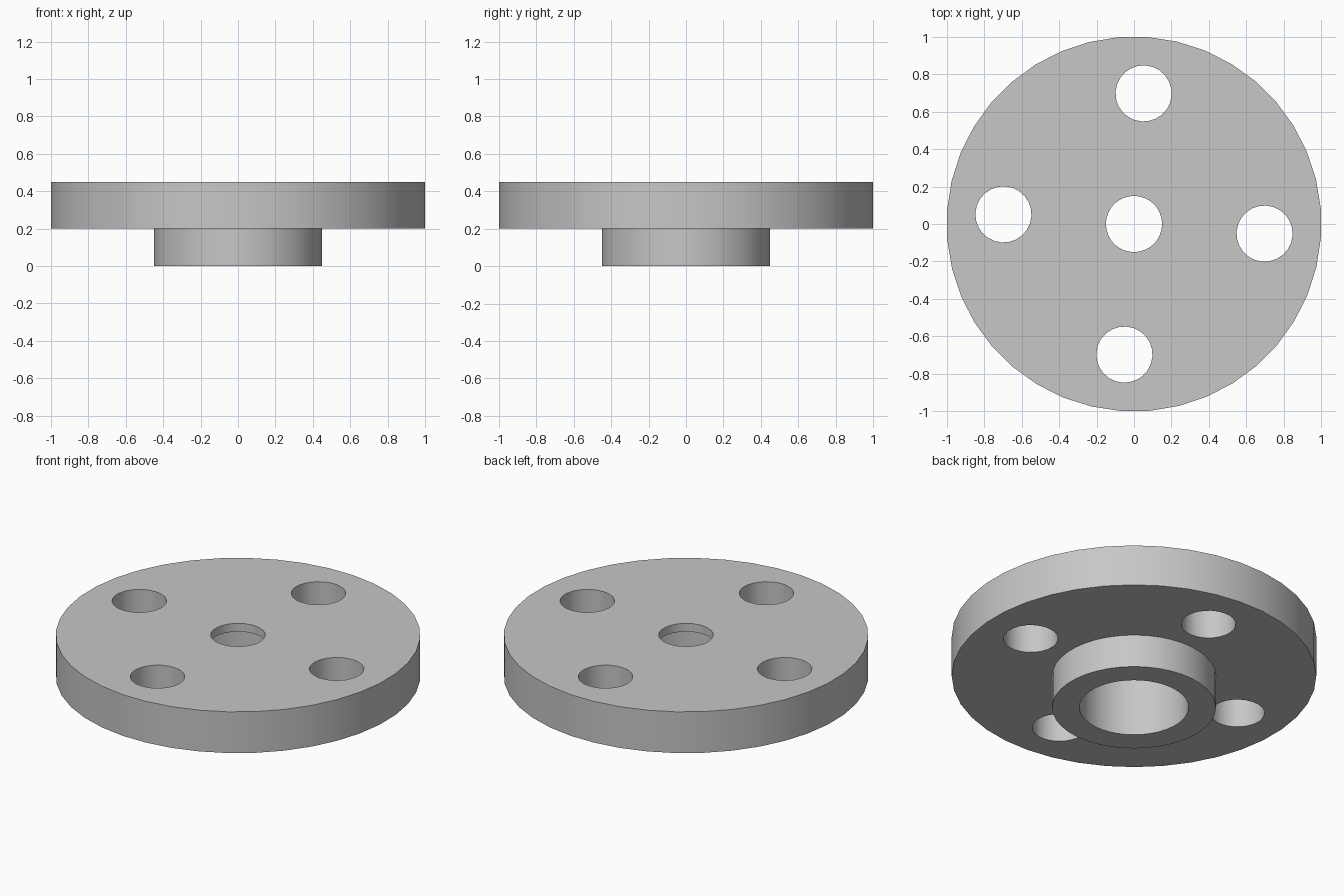
import bpy, bmesh
from math import radians, sin, cos, tau

cube = bpy.data.objects.get("Cube")
if cube:
    bpy.data.objects.remove(cube)

SIDES = 40
TURN = radians(-4.2)      # the whole part is turned slightly about z
HOLE_RADIUS = 0.15
HOLE_CIRCLE = 0.70

# Plain grey metal
GREY = (0.57, 0.57, 0.57, 1)
metal = bpy.data.materials.new("grey metal")
metal.use_nodes = True
metal.diffuse_color = GREY
metal.node_tree.nodes["Principled BSDF"].inputs["Base Color"].default_value = GREY


def lathe(name, profile):
    """Revolve a closed (radius, height) profile about z."""
    bm = bmesh.new()
    rings = []
    for i in range(SIDES):
        a = TURN + tau * i / SIDES
        rings.append([bm.verts.new((r * cos(a), r * sin(a), z)) for r, z in profile])
    count = len(profile)
    for i in range(SIDES):
        here, there = rings[i], rings[(i + 1) % SIDES]
        for j in range(count):
            k = (j + 1) % count
            bm.faces.new((here[j], there[j], there[k], here[k]))
    bmesh.ops.recalc_face_normals(bm, faces=bm.faces[:])
    mesh = bpy.data.meshes.new(name)
    bm.to_mesh(mesh)
    bm.free()
    mesh.materials.append(metal)
    obj = bpy.data.objects.new(name, mesh)
    bpy.context.collection.objects.link(obj)
    return obj


# Disc with hub below; wide bore from below, thin lip and small hole at the top
flange = lathe("flange_with_hub", [
    (0.15, 0.45), (1.002, 0.45), (1.002, 0.20), (0.45, 0.20),
    (0.45, 0.0), (0.30, 0.0), (0.30, 0.40), (0.15, 0.40),
])

# Four bolt holes through the disc
cutters = []
for i in range(4):
    a = TURN + tau * i / 4
    bpy.ops.mesh.primitive_cylinder_add(
        vertices=24, radius=HOLE_RADIUS, depth=0.6, rotation=(0, 0, TURN),
        location=(HOLE_CIRCLE * cos(a), HOLE_CIRCLE * sin(a), 0.32))
    cutter = bpy.context.object
    cutter.name = "bolt_hole_cutter"
    cutter.hide_render = True
    cutter.data.materials.append(metal)
    cut = flange.modifiers.new("bolt hole", "BOOLEAN")
    cut.operation = "DIFFERENCE"
    cut.solver = "EXACT"
    cut.object = cutter
    cutters.append(cutter)

bpy.ops.object.select_all(action="DESELECT")
bpy.context.view_layer.objects.active = flange
flange.select_set(True)
for cut in list(flange.modifiers):
    bpy.ops.object.modifier_apply(modifier=cut.name)
for cutter in cutters:
    bpy.data.objects.remove(cutter)

# Smooth round walls, sharp rims
bpy.ops.object.shade_smooth_by_angle(angle=radians(35))
